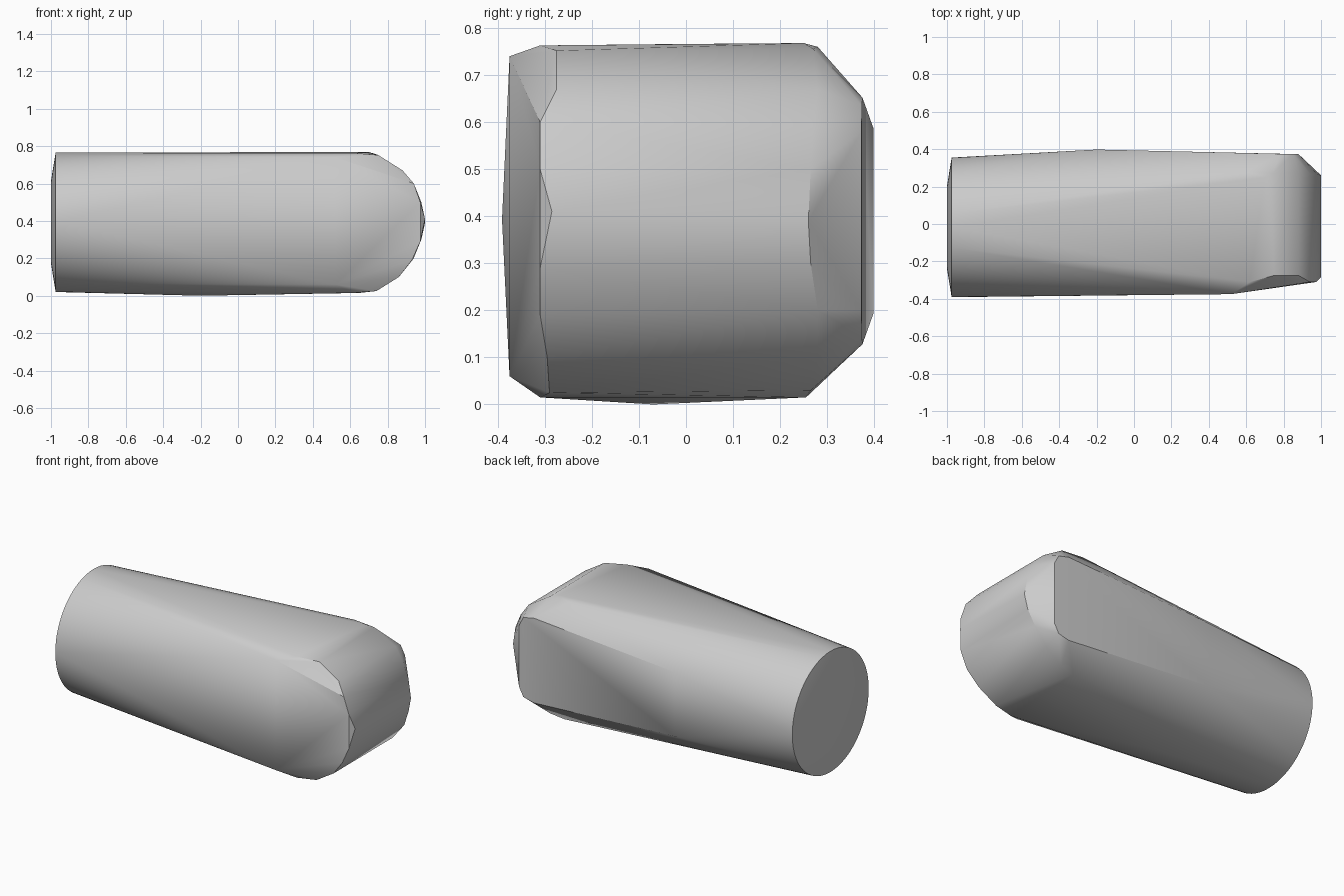
import bpy
import bmesh
from math import cos, sin, pi, radians

if "Cube" in bpy.data.objects:
    bpy.data.objects.remove(bpy.data.objects["Cube"], do_unlink=True)

grey = bpy.data.materials.new("plain grey")
grey.use_nodes = True
colour = (0.6, 0.6, 0.6, 1)
grey.diffuse_color = colour
grey.node_tree.nodes["Principled BSDF"].inputs["Base Color"].default_value = colour


def ring(x, radius, count=64):
    """Circle across the x axis at the round end."""
    return [(x, -0.018 + radius * cos(2 * pi * i / count),
             0.393 + radius * sin(2 * pi * i / count)) for i in range(count)]


# Round end with a slightly raised flat cap
points = ring(-0.975, 0.373) + ring(-1.0, 0.22)

# Front rim of the rounded nose
points += [(0.52, -0.375, 0.74), (0.52, -0.375, 0.06),
           (0.62, -0.31, 0.763), (0.75, -0.275, 0.752), (0.88, -0.275, 0.67),
           (0.94, -0.31, 0.6), (0.975, -0.31, 0.5), (1.0, -0.285, 0.41),
           (0.975, -0.31, 0.29), (0.93, -0.31, 0.19), (0.86, -0.295, 0.1),
           (0.74, -0.29, 0.025), (0.62, -0.31, 0.015)]

# Rear rim of the rounded nose
points += [(0.6, 0.28, 0.76), (0.7, 0.25, 0.768), (0.74, 0.27, 0.756),
           (0.88, 0.28, 0.67), (0.94, 0.27, 0.59), (0.98, 0.265, 0.5),
           (1.0, 0.26, 0.39), (0.98, 0.265, 0.3), (0.94, 0.28, 0.2),
           (0.86, 0.28, 0.1), (0.74, 0.265, 0.03), (0.65, 0.255, 0.015)]

# Flat rear panel, mirrored about its middle height
for x, y, half in [(-0.2, 0.398, 0.198), (0.78, 0.375, 0.262),
                   (0.85, 0.374, 0.245), (0.88, 0.373, 0.19)]:
    points += [(x, y, 0.39 + half), (x, y, 0.39 - half)]

# Shallow belly underneath
points += [(-0.2, -0.07, 0.0)]

# Taut skin around all the outlines
bm = bmesh.new()
for p in points:
    bm.verts.new(p)
result = bmesh.ops.convex_hull(bm, input=bm.verts)
loose = [v for v in bm.verts if not v.link_faces]
bmesh.ops.delete(bm, geom=loose, context="VERTS")
bmesh.ops.dissolve_limit(bm, angle_limit=radians(0.5), verts=bm.verts, edges=bm.edges)
bmesh.ops.recalc_face_normals(bm, faces=bm.faces)
mesh = bpy.data.meshes.new("tapered_body")
bm.to_mesh(mesh)
bm.free()
mesh.materials.append(grey)
body = bpy.data.objects.new("tapered_body", mesh)
bpy.context.collection.objects.link(body)

bpy.context.view_layer.objects.active = body
body.select_set(True)
bpy.ops.object.shade_smooth_by_angle(angle=radians(30))
